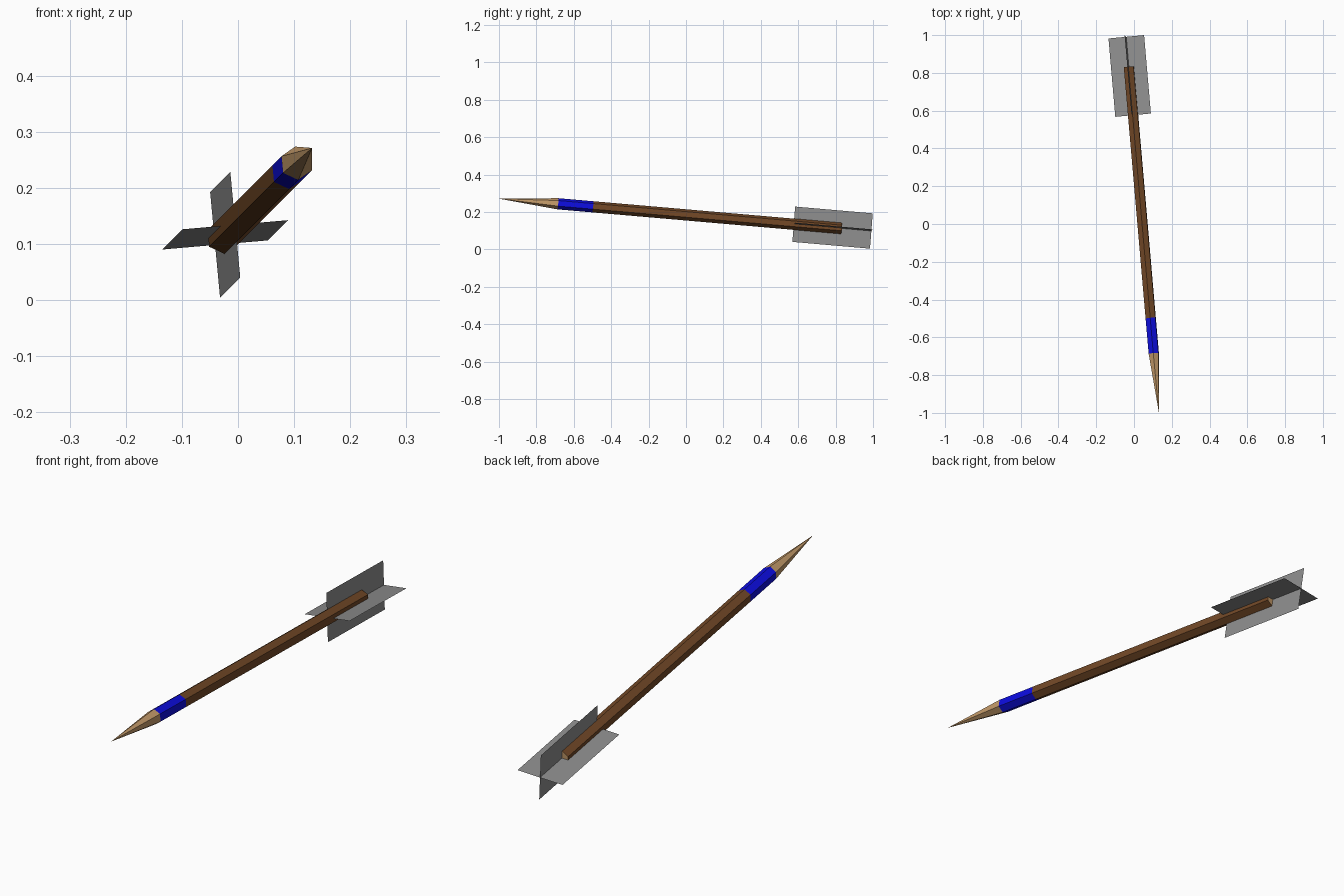
import bpy, bmesh, math
from mathutils import Matrix, Vector

if "Cube" in bpy.data.objects:
    bpy.data.objects.remove(bpy.data.objects["Cube"])

R = 0.03          # shaft radius
FIN = 0.095       # half width of the fletching
SIDES = 6

# Arrow frame: origin at the tip, local y runs back along the tilted shaft
tip = Vector((0.132, -1.0, 0.271))
back = Vector((-0.0868, 1.0, -0.0868)).normalized()
up = Vector((-0.095, 0.09, 1.0))
up = (up - back * up.dot(back)).normalized()
right = back.cross(up)
frame = Matrix((right, back, up)).transposed().to_4x4()
frame.translation = tip


def material(name, rgb):
    m = bpy.data.materials.new(name)
    m.diffuse_color = (*rgb, 1)
    m.use_nodes = True
    m.node_tree.nodes["Principled BSDF"].inputs["Base Color"].default_value = m.diffuse_color
    return m


brown = material("brown_paint", (0.17, 0.066, 0.02))
blue = material("blue_band", (0.004, 0.004, 0.75))
tan = material("bare_wood", (0.56, 0.33, 0.145))
grey = material("grey_feather", (0.27, 0.27, 0.27))


def add(name, bm, *mats):
    mesh = bpy.data.meshes.new(name)
    bm.to_mesh(mesh)
    bm.free()
    for m in mats:
        mesh.materials.append(m)
    ob = bpy.data.objects.new(name, mesh)
    ob.matrix_world = frame
    bpy.context.collection.objects.link(ob)
    return ob


def ring(bm, y):
    return [bm.verts.new((R * math.sin(2 * math.pi * i / SIDES), y,
                          R * math.cos(2 * math.pi * i / SIDES))) for i in range(SIDES)]


def tube(name, y0, y1, mats, cap=False):
    bm = bmesh.new()
    a, b = ring(bm, y0), ring(bm, y1)
    for i in range(SIDES):
        j = (i + 1) % SIDES
        bm.faces.new((a[i], b[i], b[j], a[j]))
    if cap:
        bm.faces.new(b).material_index = 1
    bm.normal_update()
    # make every side face point away from the axis
    for f in bm.faces:
        c = f.calc_center_median()
        out = Vector((c.x, 0, c.z)) if f.material_index == 0 else Vector((0, 1, 0))
        if f.normal.dot(out) < 0:
            f.normal_flip()
    return add(name, bm, *mats)


# Shaft with a bare wooden end, and the blue band
tube("shaft", 0.505, 1.845, (brown, tan), cap=True)
tube("band", 0.317, 0.505, (blue,))

# Sharpened point
bm = bmesh.new()
base = ring(bm, 0.317)
apex = bm.verts.new((0, 0, 0))
for i in range(SIDES):
    bm.faces.new((base[i], base[(i + 1) % SIDES], apex))
bm.normal_update()
for f in bm.faces:
    c = f.calc_center_median()
    if f.normal.dot(Vector((c.x, 0, c.z))) < 0:
        f.normal_flip()
add("point", bm, tan)

# Two crossed feather sheets
for name, side in (("level_feather", Vector((FIN, 0, 0))), ("upright_feather", Vector((0, 0, FIN)))):
    bm = bmesh.new()
    near, far = Vector((0, 1.588, 0)), Vector((0, 2.006, 0))
    bm.faces.new([bm.verts.new(p) for p in (near - side, near + side, far + side, far - side)])
    add(name, bm, grey)
